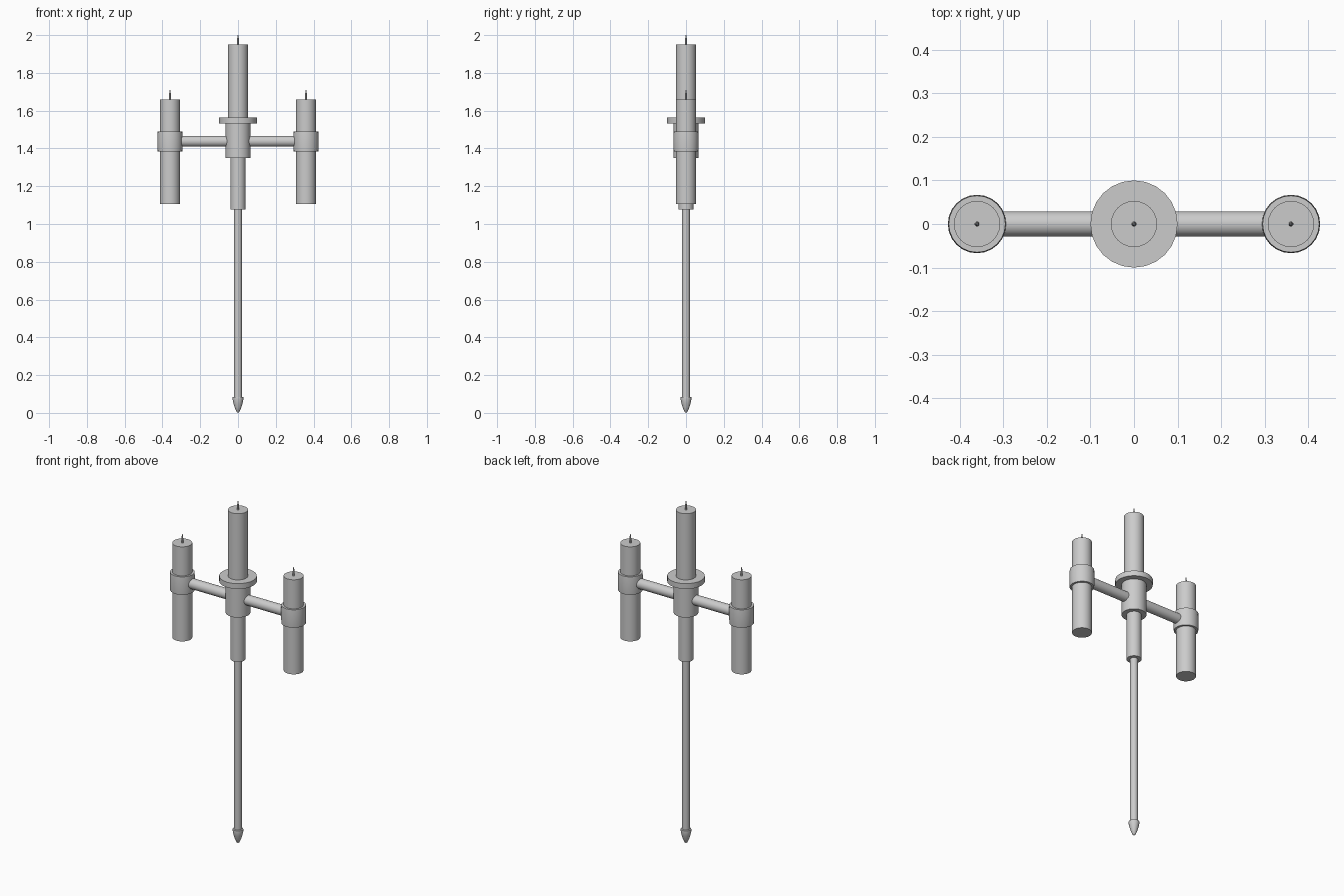
import bpy, bmesh, math
from mathutils import Matrix

if "Cube" in bpy.data.objects:
    bpy.data.objects.remove(bpy.data.objects["Cube"])

SIDE_X = 0.36


def lathe(name, profile, sides=24, x=0.0, mirror=False, matrix=None, angle=40):
    """Turn an (r, z) profile around z, closing both ends."""
    bm = bmesh.new()
    rings = []
    for r, z in profile:
        if r == 0:
            rings.append([bm.verts.new((0, 0, z))])
        else:
            rings.append([bm.verts.new((r * math.cos(2 * math.pi * i / sides),
                                        r * math.sin(2 * math.pi * i / sides), z))
                          for i in range(sides)])
    for a, b in zip(rings, rings[1:]):
        for i in range(sides):
            j = (i + 1) % sides
            quad = [a[i % len(a)], a[j % len(a)], b[j % len(b)], b[i % len(b)]]
            bm.faces.new(list(dict.fromkeys(quad)))
    for ring in (rings[0], rings[-1]):
        if len(ring) > 1:
            bm.faces.new(ring)
    bmesh.ops.recalc_face_normals(bm, faces=bm.faces[:])
    bm.transform(matrix or Matrix.Translation((x, 0, 0)))
    mesh = bpy.data.meshes.new(name)
    bm.to_mesh(mesh)
    bm.free()
    obj = bpy.data.objects.new(name, mesh)
    bpy.context.collection.objects.link(obj)
    bpy.ops.object.select_all(action='DESELECT')
    obj.select_set(True)
    bpy.context.view_layer.objects.active = obj
    bpy.ops.object.shade_smooth_by_angle(angle=math.radians(angle))
    if mirror:
        obj.modifiers.new("Mirror", 'MIRROR')
    return obj


def candle(name, bottom, top, **kw):
    lathe(name, [(0.053, bottom), (0.053, top)], **kw)
    # thin wick, tapering and leaning slightly
    lathe(name + "_wick", [(0.006, top - 0.01), (0.005, top + 0.025), (0.002, top + 0.05)],
          sides=8, **kw)


# Pole with bullet-shaped foot
lathe("pole", [(0.021, 0.07), (0.021, 1.09)])
lathe("pole_tip", [(0, 0), (0.008, 0.006), (0.017, 0.027), (0.024, 0.05),
                   (0.029, 0.075), (0.028, 0.083), (0.021, 0.085)])

# Central holder
lathe("lower_sleeve", [(0.04, 1.077), (0.04, 1.36)])
lathe("central_socket", [(0.066, 1.349), (0.066, 1.54)])
lathe("drip_plate", [(0.1, 1.532), (0.1, 1.563)])
candle("central_candle", 1.55, 1.95)

# Side arms, built on +x and mirrored
arm = Matrix.Translation((0, 0, 1.438)) @ Matrix.Rotation(math.pi / 2, 4, 'Y')
lathe("side_arm", [(0.029, 0.05), (0.029, 0.315)], matrix=arm, mirror=True)
lathe("side_holder", [(0.053, 1.385), (0.065, 1.385), (0.0665, 1.405), (0.067, 1.437),
                      (0.0665, 1.47), (0.065, 1.49), (0.053, 1.49)],
      x=SIDE_X, mirror=True)
candle("side_candle", 1.107, 1.66, x=SIDE_X, mirror=True)
